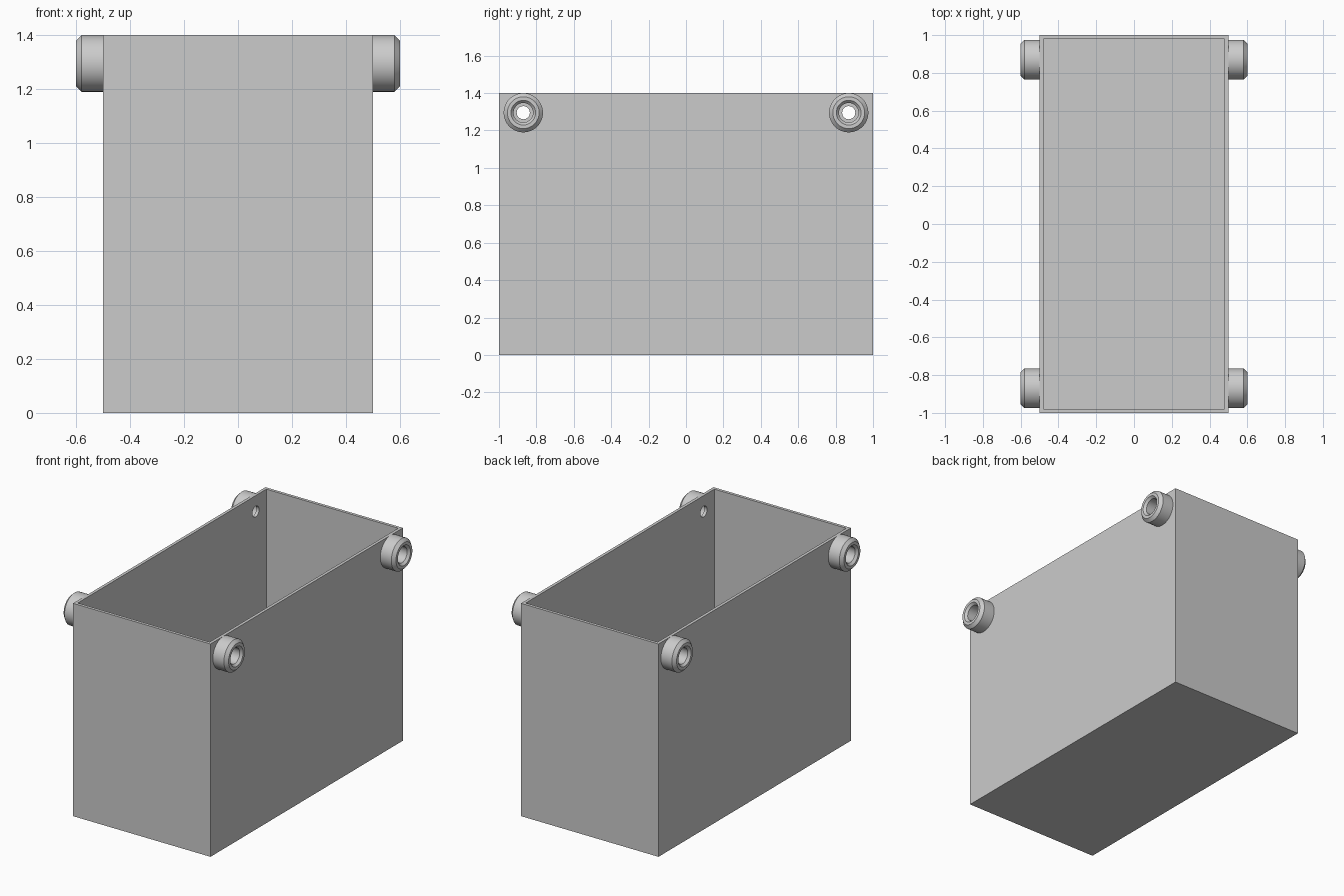
import bpy, bmesh, math

old = bpy.data.objects.get("Cube")
if old:
    bpy.data.objects.remove(old, do_unlink=True)

WIDTH, LENGTH, HEIGHT, WALL = 1.0, 2.0, 1.4, 0.02
BOSS_Y, BOSS_Z = 0.87, 1.295
SEGMENTS = 48

grey = bpy.data.materials.new("plain_grey")
grey.use_nodes = True
colour = (0.6, 0.6, 0.6, 1)
grey.diffuse_color = colour
grey.node_tree.nodes["Principled BSDF"].inputs["Base Color"].default_value = colour


def make_object(name, bm):
    bmesh.ops.recalc_face_normals(bm, faces=bm.faces)
    mesh = bpy.data.meshes.new(name)
    bm.to_mesh(mesh)
    bm.free()
    mesh.materials.append(grey)
    obj = bpy.data.objects.new(name, mesh)
    bpy.context.collection.objects.link(obj)
    return obj


def activate(obj):
    bpy.ops.object.select_all(action='DESELECT')
    obj.select_set(True)
    bpy.context.view_layer.objects.active = obj


def lathe_x(bm, profile):
    """Revolve (x, radius) points into a ring of quads around the x axis."""
    rings = []
    for x, r in profile:
        angles = [2 * math.pi * i / SEGMENTS for i in range(SEGMENTS)]
        rings.append([bm.verts.new((x, r * math.cos(a), r * math.sin(a))) for a in angles])
    for a, b in zip(rings, rings[1:]):
        for i in range(SEGMENTS):
            j = (i + 1) % SEGMENTS
            bm.faces.new((a[i], a[j], b[j], b[i]))
    return rings


# Open box: inset the top face and push it down to the floor
bm = bmesh.new()
bmesh.ops.create_cube(bm, size=1)
for v in bm.verts:
    v.co = (v.co.x * WIDTH, v.co.y * LENGTH, (v.co.z + 0.5) * HEIGHT)
top = max(bm.faces, key=lambda f: f.calc_center_median().z)
bmesh.ops.inset_region(bm, faces=[top], thickness=WALL, use_even_offset=True)
pushed = bmesh.ops.extrude_face_region(bm, geom=[top])["geom"]
bmesh.ops.translate(bm, vec=(0, 0, WALL - HEIGHT),
                    verts=[g for g in pushed if isinstance(g, bmesh.types.BMVert)])
if top.is_valid:
    bmesh.ops.delete(bm, geom=[top], context='FACES_ONLY')
box = make_object("open_box", bm)

# Pin holes through both long walls
for y in (-BOSS_Y, BOSS_Y):
    bm = bmesh.new()
    rings = lathe_x(bm, [(-0.8, 0.035), (0.8, 0.035)])
    for ring in rings:
        bm.faces.new(ring)
    cutter = make_object("hole_cutter", bm)
    cutter.location = (0, y, BOSS_Z)
    cutter.hide_render = True
    mod = box.modifiers.new("pin_hole", 'BOOLEAN')
    mod.operation = 'DIFFERENCE'
    mod.solver = 'EXACT'
    mod.object = cutter
    activate(box)
    bpy.ops.object.modifier_apply(modifier=mod.name)
    bpy.data.objects.remove(cutter, do_unlink=True)
activate(box)
bpy.ops.object.shade_smooth_by_angle(angle=math.radians(25))

# Chamfered hollow bosses at the four upper corners
boss_profile = [(0, 0.105), (0.08, 0.105), (0.1, 0.085), (0.1, 0.066),
                (0.085, 0.052), (0, 0.052), (0, 0.035)]
for side, sx in (("left", 1), ("right", -1)):
    for end, sy in (("front", -1), ("back", 1)):
        bm = bmesh.new()
        lathe_x(bm, [(sx * (WIDTH / 2 + x), r) for x, r in boss_profile[:-1]])
        # Close the boss against the wall
        boss = make_object(f"{end}_{side}_boss", bm)
        boss.location = (0, sy * BOSS_Y, BOSS_Z)
        activate(boss)
        bpy.ops.object.shade_smooth_by_angle(angle=math.radians(25))
